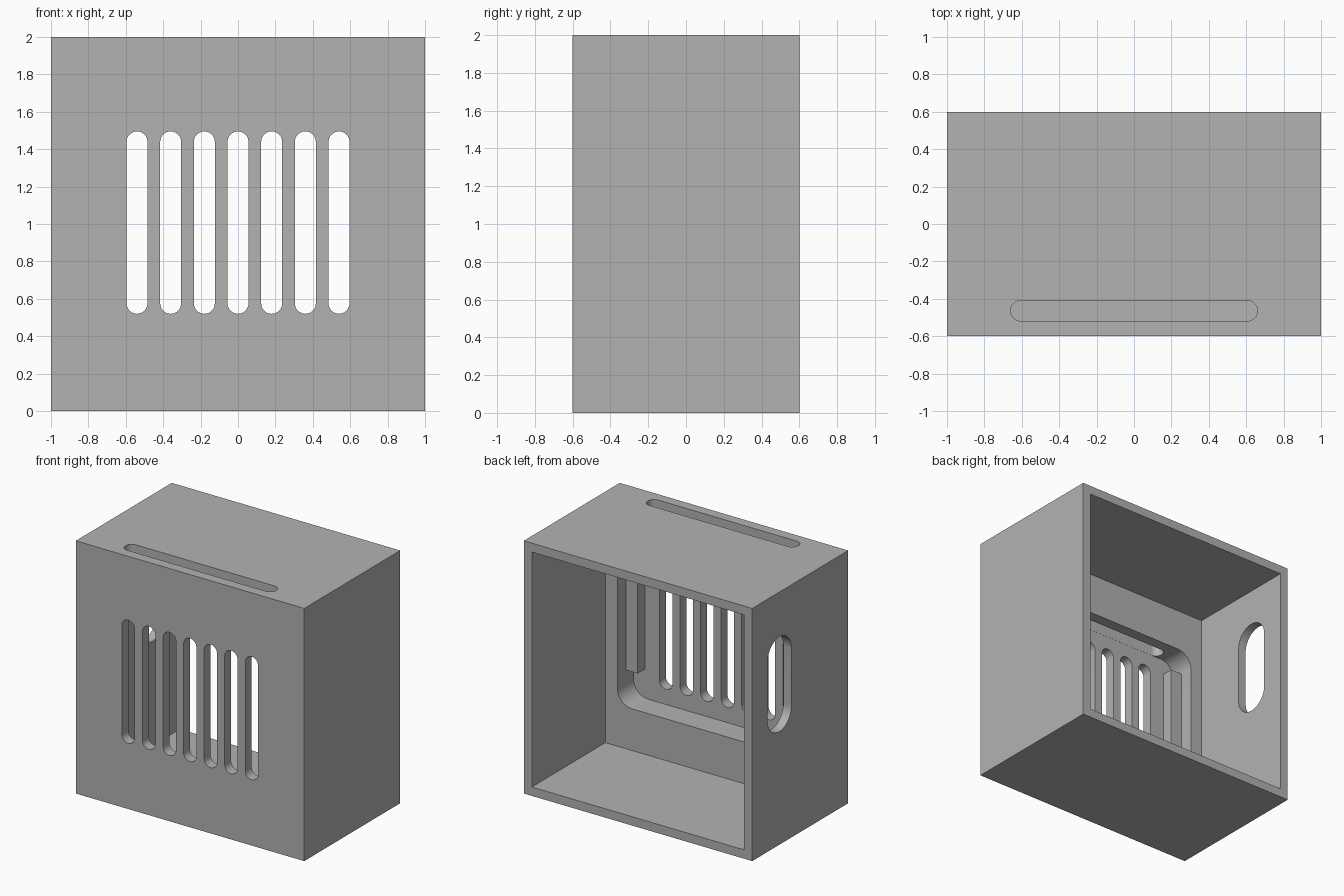
import bpy
import bmesh
from math import cos, sin, pi
from mathutils import Vector

cube = bpy.data.objects.get("Cube")
if cube:
    bpy.data.objects.remove(cube, do_unlink=True)

grey = bpy.data.materials.new("plain_grey")
grey.use_nodes = True
GREY = (0.448, 0.448, 0.448, 1)
grey.diffuse_color = GREY
grey.node_tree.nodes["Principled BSDF"].inputs["Base Color"].default_value = GREY


def finish(name, bm):
    bmesh.ops.recalc_face_normals(bm, faces=bm.faces)
    mesh = bpy.data.meshes.new(name)
    bm.to_mesh(mesh)
    bm.free()
    mesh.materials.append(grey)
    obj = bpy.data.objects.new(name, mesh)
    bpy.context.scene.collection.objects.link(obj)
    return obj


def box(name, low, high):
    """Box between two opposite corners."""
    bm = bmesh.new()
    bmesh.ops.create_cube(bm, size=1)
    for v in bm.verts:
        v.co = Vector(h if c > 0 else l for c, l, h in zip(v.co, low, high))
    return finish(name, bm)


def rounded_prism(name, axis, u, v, radius, span, steps=12):
    """Rounded rectangle of ranges u and v, extruded along an axis over span."""
    outline = []
    corners = [(u[1], v[1], -1, -1), (u[0], v[1], 1, -1), (u[0], v[0], 1, 1), (u[1], v[0], -1, 1)]
    for i, (a, b, da, db) in enumerate(corners):
        for s in range(steps + 1):
            t = (i + s / steps) * pi / 2
            outline.append((a + da * radius + radius * cos(t), b + db * radius + radius * sin(t)))
    place = {"x": lambda a, b, d: (d, a, b),
             "y": lambda a, b, d: (a, d, b),
             "z": lambda a, b, d: (a, b, d)}[axis]
    bm = bmesh.new()
    rings = [[bm.verts.new(place(a, b, d)) for a, b in outline] for d in span]
    count = len(outline)
    for i in range(count):
        j = (i + 1) % count
        bm.faces.new((rings[0][i], rings[0][j], rings[1][j], rings[1][i]))
    for ring in rings:
        bm.faces.new(ring)
    bmesh.ops.remove_doubles(bm, verts=bm.verts, dist=0.0001)
    return finish(name, bm)


def cut(target, cutter):
    mod = target.modifiers.new("cut", "BOOLEAN")
    mod.operation = "DIFFERENCE"
    mod.solver = "EXACT"
    mod.object = cutter
    bpy.context.view_layer.objects.active = target
    bpy.ops.object.modifier_apply(modifier=mod.name)
    bpy.data.objects.remove(cutter, do_unlink=True)


# Housing with an open back and a thick front wall
housing = box("housing", (-1, -0.6, 0), (1, 0.6, 2))
cut(housing, box("cavity", (-0.93, -0.32, 0.07), (0.93, 0.8, 1.93)))

# Rounded pocket behind the grille
cut(housing, rounded_prism("pocket", "y", (-0.825, 0.825), (0.4, 1.6), 0.13, (-0.52, -0.2)))

# Seven upright grille slots
for i in range(-3, 4):
    x = i * 0.18
    cut(housing, rounded_prism("grille_slot", "y", (x - 0.056, x + 0.056), (0.52, 1.495),
                               0.056, (-0.7, -0.45)))

# Loading slot through the top into the pocket
cut(housing, rounded_prism("loading_slot", "z", (-0.66, 0.66), (-0.519, -0.409), 0.055, (1.5, 2.1)))

# Grip hole in the right wall
cut(housing, rounded_prism("grip_hole", "x", (0.11, 0.41), (0.895, 1.645), 0.15, (-1.1, -0.8)))

# Keep curved slot ends smooth and edges sharp
bpy.ops.object.select_all(action="DESELECT")
housing.select_set(True)
bpy.context.view_layer.objects.active = housing
bpy.ops.object.shade_smooth_by_angle()

# Guide blocks at both sides of the pocket
for side, name in ((1, "left_guide"), (-1, "right_guide")):
    x = sorted((side * 0.725, side * 0.825))
    box(name, (x[0], -0.52, 0.63), (x[1], -0.43, 1.48))
